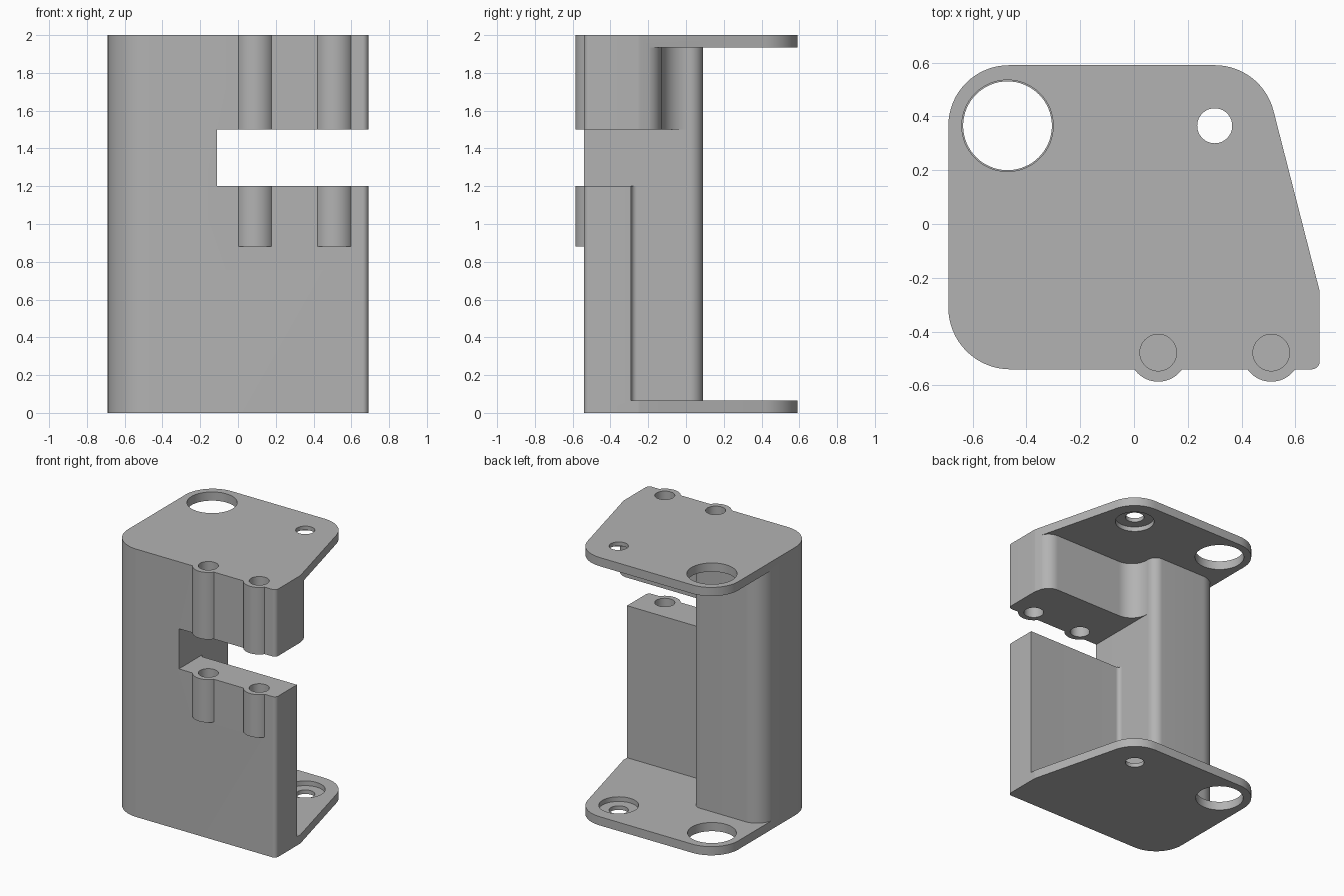
import bpy
import bmesh
import math
from mathutils import Vector

if "Cube" in bpy.data.objects:
    bpy.data.objects.remove(bpy.data.objects["Cube"], do_unlink=True)

grey = bpy.data.materials.new("plain grey")
grey.use_nodes = True
colour = (0.45, 0.45, 0.45, 1)
grey.diffuse_color = colour
grey.node_tree.nodes["Principled BSDF"].inputs["Base Color"].default_value = colour


def rounded(corners, steps=16):
    """Turn (x, y, radius) corners into an outline with arcs."""
    points = []
    for i, (x, y, r) in enumerate(corners):
        p = Vector((x, y))
        if r == 0:
            points.append(p)
            continue
        a = (Vector(corners[i - 1][:2]) - p).normalized()
        b = (Vector(corners[(i + 1) % len(corners)][:2]) - p).normalized()
        half = a.angle(b) / 2
        centre = p + (a + b).normalized() * r / math.sin(half)
        start = p + a * r / math.tan(half) - centre
        end = p + b * r / math.tan(half) - centre
        sweep = math.atan2(start.cross(end), start.dot(end))
        for k in range(steps + 1):
            t = sweep * k / steps
            c, s = math.cos(t), math.sin(t)
            points.append(centre + Vector((start.x * c - start.y * s,
                                           start.x * s + start.y * c)))
    return points


def prism(name, points, low, high):
    bm = bmesh.new()
    face = bm.faces.new([bm.verts.new((p[0], p[1], low)) for p in points])
    top = bmesh.ops.extrude_face_region(bm, geom=[face])["geom"]
    bmesh.ops.translate(bm, vec=(0, 0, high - low),
                        verts=[v for v in top if isinstance(v, bmesh.types.BMVert)])
    bmesh.ops.recalc_face_normals(bm, faces=bm.faces)
    mesh = bpy.data.meshes.new(name)
    bm.to_mesh(mesh)
    bm.free()
    mesh.materials.append(grey)
    obj = bpy.data.objects.new(name, mesh)
    bpy.context.collection.objects.link(obj)
    return obj


def cylinder(name, x, y, r, low, high, sides=64):
    ring = [(x + r * math.cos(math.tau * k / sides),
             y + r * math.sin(math.tau * k / sides)) for k in range(sides)]
    return prism(name, ring, low, high)


def combine(tool, operation):
    mod = bracket.modifiers.new(tool.name, "BOOLEAN")
    mod.operation, mod.solver, mod.object = operation, "EXACT", tool
    bpy.ops.object.modifier_apply(modifier=mod.name)
    bpy.data.objects.remove(tool, do_unlink=True)


def cut(tool):
    combine(tool, "DIFFERENCE")


# Full-height block with the outline of the end plates
bracket = prism("bracket_body", rounded([
    (-0.69, -0.54, 0.23), (0.69, -0.54, 0.03), (0.69, -0.25, 0.06),
    (0.475, 0.59, 0.225), (-0.69, 0.59, 0.225)]), 0, 2)
bpy.context.view_layer.objects.active = bracket
bracket.select_set(True)

# Screw bosses on the front
BOSS_X, BOSS_Y = (0.09, 0.51), -0.478
for x in BOSS_X:
    combine(cylinder("screw_boss", x, BOSS_Y, 0.108, 0.88, 2), "UNION")

# Space behind the column and walls, in three levels
column = [(-0.8, -0.05, 0), (-0.691, -0.05, 0), (-0.691, 0.09, 0.139), (-0.11, 0.09, 0.07)]
outside = [(1, 1, 0), (-0.8, 1, 0)]
lower = [(-0.11, -0.29, 0.03), (1, -0.29, 0)]
slot = [(-0.11, -1, 0), (1, -1, 0)]
upper = [(-0.11, -0.13, 0.14), (0.66, -0.13, 0.1), (0.682, -0.215, 0), (1, -0.215, 0)]
for name, part, low, high in (("lower_space", lower, 0.065, 1.2),
                              ("slot_space", slot, 1.2, 1.5),
                              ("upper_space", upper, 1.5, 1.935)):
    cut(prism(name, rounded(column + part + outside), low, high))

# Screw holes through the bosses, blind in the lower wall
for x in BOSS_X:
    cut(cylinder("screw_hole", x, BOSS_Y, 0.068, 0.9, 2.1))

# Large and small plate holes, the small ones counterbored on the inner sides
cut(cylinder("large_hole_top", -0.47, 0.365, 0.17, 1.9, 2.1))
cut(cylinder("large_hole_bottom", -0.47, 0.365, 0.165, -0.1, 0.1))
cut(cylinder("small_hole", 0.3, 0.365, 0.065, -0.1, 2.1))
cut(cylinder("counterbore", 0.3, 0.365, 0.135, 0.03, 1.97))

# Merge flat regions, then smooth the curved ones
bm = bmesh.new()
bm.from_mesh(bracket.data)
bmesh.ops.remove_doubles(bm, verts=bm.verts, dist=0.0002)
bmesh.ops.dissolve_limit(bm, angle_limit=math.radians(0.5), verts=bm.verts, edges=bm.edges)
bm.to_mesh(bracket.data)
bm.free()
bpy.ops.object.shade_smooth_by_angle(angle=math.radians(30))
